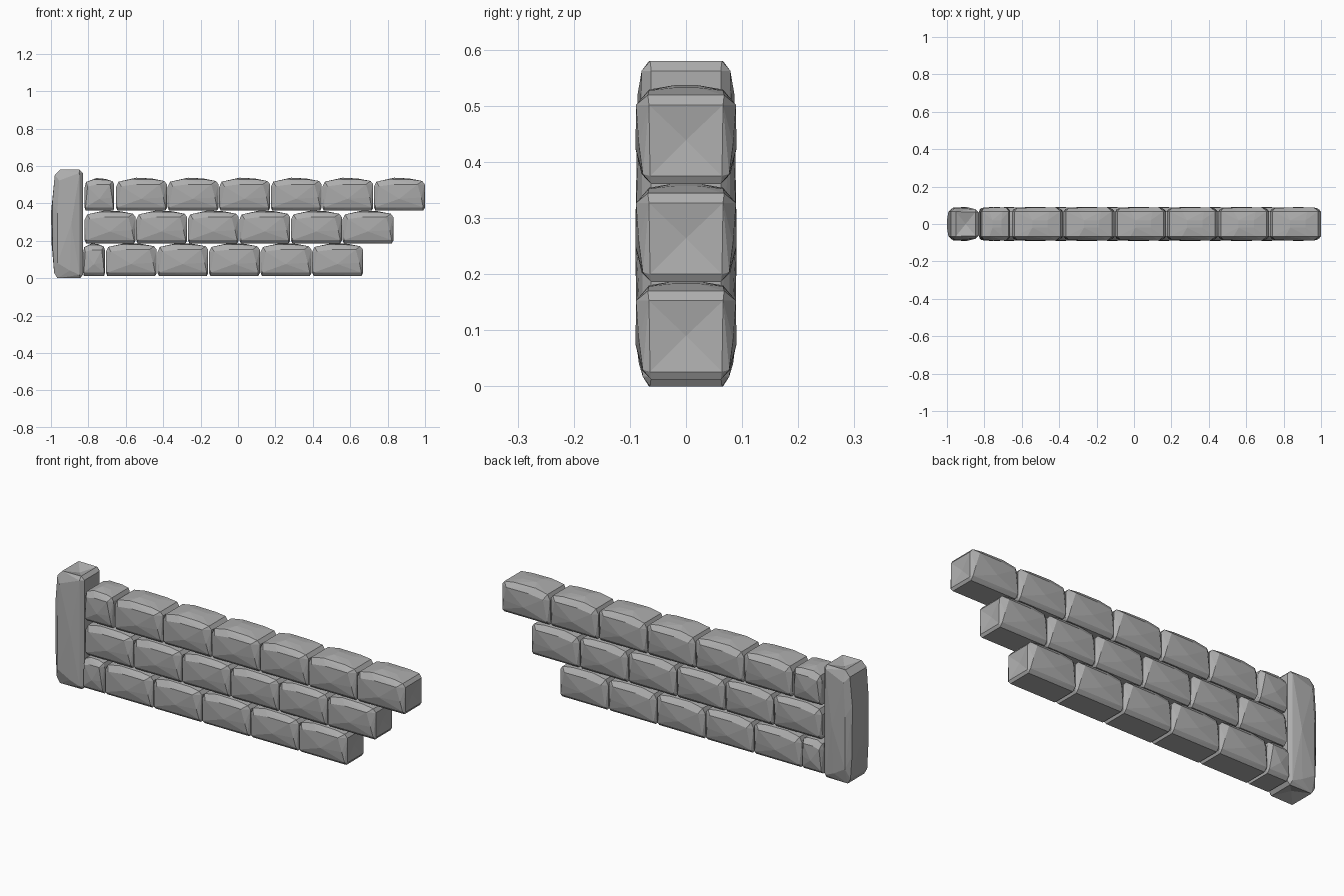
import bpy, bmesh
from mathutils import Vector, Matrix

if "Cube" in bpy.data.objects:
    bpy.data.objects.remove(bpy.data.objects["Cube"])

stone = bpy.data.materials.new("grey stone")
stone.diffuse_color = (0.42, 0.42, 0.42, 1)
stone.use_nodes = True
stone.node_tree.nodes["Principled BSDF"].inputs["Base Color"].default_value = stone.diffuse_color

# Half of one rough stone: (u along length, half depth y, w up), mirrored in y
POINTS = [
    (.03, .062, 0), (.97, .062, 0),                       # underside
    (.03, .079, .10), (.97, .077, .10),                   # lower edge
    (0, .064, .10), (1, .064, .08), (0, .066, .72), (1, .066, .80),  # ends
    (.07, .083, .42), (.50, .090, .36), (.93, .084, .40),  # belly
    (.10, .086, .74), (.40, .087, .80), (.86, .089, .80),  # upper belly
    (.05, .068, .88), (.95, .068, .90),                   # shoulders
    (.30, .066, .955), (.74, .066, .945),
    (.40, .020, 1), (.70, .020, .975),                    # crown
]


def rough_stone(name, length, height, matrix):
    bm = bmesh.new()
    for u, y, w in POINTS:
        for s in (-1, 1):
            bm.verts.new((u * length, s * y, w * height))
    res = bmesh.ops.convex_hull(bm, input=bm.verts[:])
    loose = [v for v in bm.verts if not v.link_faces]
    bmesh.ops.delete(bm, geom=loose, context='VERTS')
    bmesh.ops.dissolve_limit(bm, angle_limit=0.02, verts=bm.verts[:], edges=bm.edges[:])
    bmesh.ops.recalc_face_normals(bm, faces=bm.faces[:])
    # shallow chipped hollow in each end
    for s in (-1, 1):
        end = max(bm.faces, key=lambda f: f.normal.x * s * f.calc_area())
        hollow = bmesh.ops.poke(bm, faces=[end])["verts"][0]
        hollow.co.x -= s * length * 0.035
    bm.transform(matrix)
    bmesh.ops.recalc_face_normals(bm, faces=bm.faces[:])
    me = bpy.data.meshes.new(name)
    bm.to_mesh(me)
    bm.free()
    me.materials.append(stone)
    ob = bpy.data.objects.new(name, me)
    bpy.context.collection.objects.link(ob)
    return ob


# Staggered courses: (base z, end-filler span or None, first full stone x, count)
COURSES = [
    (.012, (-.828, -.712), -.707, 5),
    (.186, None, -.820, 6),
    (.361, (-.820, -.662), -.652, 6),
]
PITCH = .2757
for r, (z, filler, x0, count) in enumerate(COURSES, 1):
    if filler:
        rough_stone(f"course_{r}_end_stone", filler[1] - filler[0], .174,
                    Matrix.Translation((filler[0], 0, z)))
    for i in range(count):
        rough_stone(f"course_{r}_stone_{i + 1}", .272, .176,
                    Matrix.Translation((x0 + i * PITCH, 0, z)))

# Upright post: the same stone stood on end, crown facing outwards
turn = Matrix(((0, 0, -1, -.830), (0, -1, 0, 0), (-1, 0, 0, .580), (0, 0, 0, 1)))
rough_stone("end_post", .580, .170, turn)
